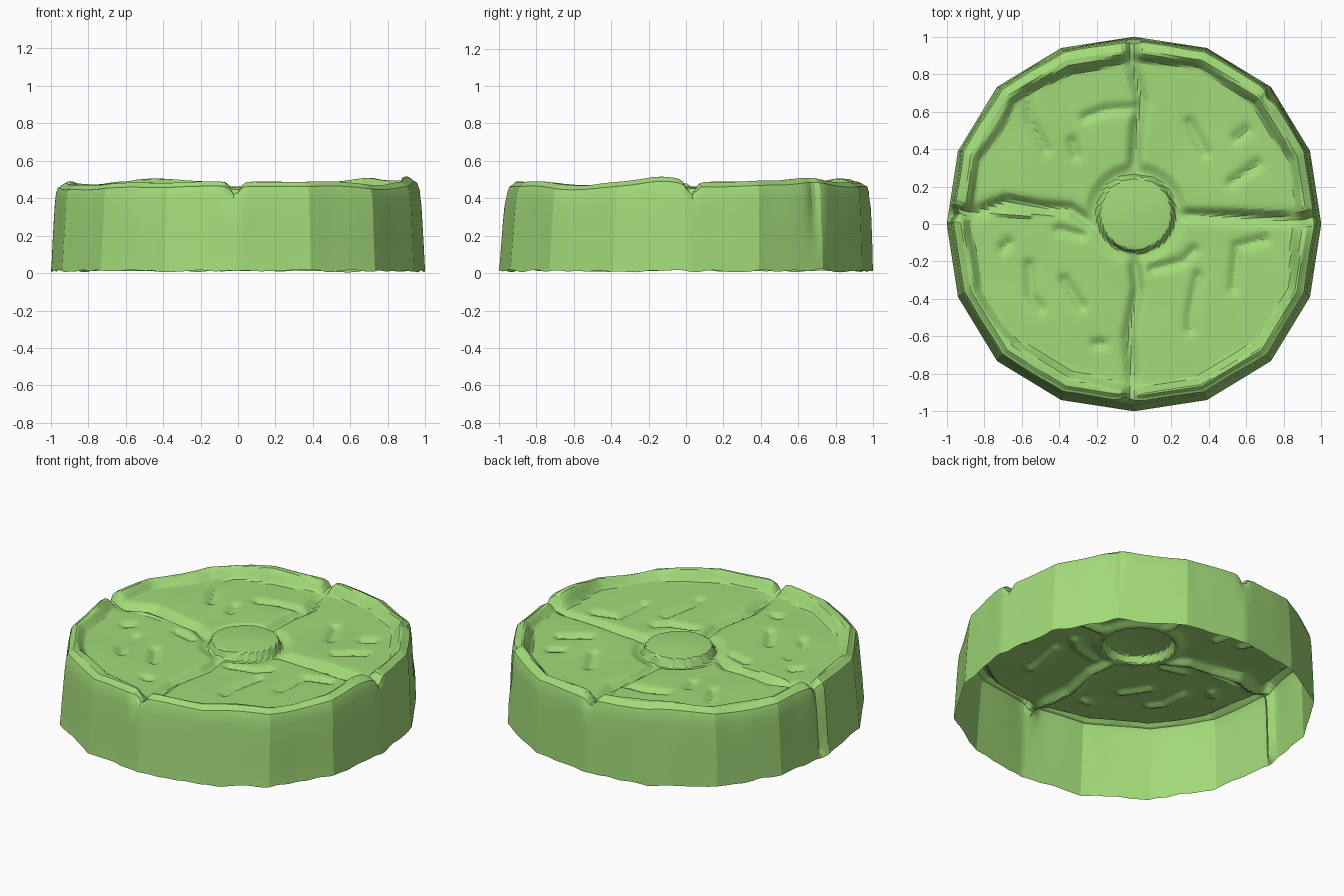
import bpy, bmesh, math
from mathutils import Vector, noise

cube = bpy.data.objects.get("Cube")
if cube:
    bpy.data.objects.remove(cube)

SIDES, SEGS, RINGS = 16, 256, 76
TAU = 2 * math.pi
LIP = .965
BUTTON = Vector((0.01, 0.055))

# Four main cracks from the button to the rim
CRACKS = [
    [(-.01, 1.02), (-.01, .85), (.04, .66), (.01, .5), (0, .26)],
    [(-1.02, .05), (-.85, .06), (-.68, .12), (-.5, .09), (-.34, .08), (-.22, .0)],
    [(.2, .05), (.5, .04), (.7, .03), (1.02, .02)],
    [(0, -.18), (.02, -.35), (-.03, -.6), (-.01, -.8), (-.02, -1.02)],
]
# Short worn dents on the slab
DENTS = [
    [(-.57, .7), (-.55, .55), (-.47, .4)], [(-.26, .57), (-.15, .61), (0, .62)],
    [(-.33, .44), (-.31, .37)], [(.3, .54), (.38, .38)], [(.52, .22), (.66, .32)],
    [(.55, .46), (.6, .5)], [(-.7, -.13), (-.67, -.1)], [(-.56, -.22), (-.55, -.38), (-.5, -.45)],
    [(-.37, -.3), (-.28, -.44)], [(.34, -.28), (.3, -.48), (.3, -.56)],
    [(.1, -.24), (.26, -.2), (.32, -.14)], [(.53, -.34), (.55, -.12), (.7, -.08)],
    [(-.4, -.03), (-.28, -.06)], [(-.2, -.64), (-.17, -.64)],
]
# High spots of the rim: angle, width, height
BUMPS = [(-.13, .16, .03), (.75, .15, .022), (2.03, .25, .022)]
# Cuts in the wall: angle, width, depth, lowest height
WALL_CUTS = [
    (TAU / 2 - .05, .03, .028, -.2), (.75, .04, .022, .18),
    (-TAU / 4 - .03, .04, .035, .37), (TAU / 4, .025, .02, .36), (.02, .02, .015, .38),
]


def smooth(a, b, t):
    t = min(1, max(0, (t - a) / (b - a)))
    return t * t * (3 - 2 * t)


def bell(t, width):
    return math.exp(-(t / width) ** 2)


def turn(a, b):
    return math.remainder(a - b, TAU)


def path_distance(p, path):
    best = 9
    for a, b in zip(path, path[1:]):
        a, b = Vector(a), Vector(b)
        d = b - a
        t = min(1, max(0, (p - a).dot(d) / d.length_squared))
        best = min(best, (p - a - d * t).length)
    return best


def corner_radius(angle):
    return 1 + .035 * math.sin(2 * angle) ** 2


def polygon_point(angle):
    # straight sides between the corners
    step = TAU / SIDES
    first = math.floor(angle / step + 1e-6) * step
    ends = [Vector((math.cos(a), math.sin(a))) * corner_radius(a) for a in (first, first + step)]
    return ends[0].lerp(ends[1], (angle - first) / step)


def rim_height(angle):
    z = .483 + .022 * noise.noise(Vector((2.6 * math.cos(angle), 2.6 * math.sin(angle), .4)))
    return z + sum(h * bell(turn(angle, a), w) for a, w, h in BUMPS)


def top_height(p, r, angle):
    # slab, raised rim and rounded outer lip
    wobble = noise.noise(Vector((p.x * 3, p.y * 3, 2)))
    z = .425 + .005 * wobble
    if p.y > .04:
        z += .012 * smooth(.3, .6, abs(p.x))
    inner = .9 + .035 * wobble - .03 * bell(turn(angle, -2.2), .5)
    rim = rim_height(angle) - .025 * smooth(.925, LIP, r)
    z += (rim - z) * smooth(inner - .035, inner + .02, r)
    for path in DENTS:
        z -= .02 * bell(path_distance(p, path), .028)
    # cracks cut down through slab and rim
    floor = .39 + .03 * smooth(.75, .95, r)
    for path in CRACKS:
        cut = bell(path_distance(p, path), .032)
        z += (min(z, floor) - z) * cut
    # moat, deeper at the back, and central button
    offset = p - BUTTON
    d = offset.length
    moat = .405 - .008 * smooth(-.1, .1, offset.y)
    z += (moat - z) * (1 - smooth(.22, .285, d)) * .9
    dome = .463 - .012 * (d / .2) ** 2
    return z + (dome - z) * (1 - smooth(.19, .212, d))


def wall_point(p, angle, z):
    # worn surface, wall cuts and a slight lean to the back
    worn = noise.noise(Vector((p.x * 5, p.y * 5, z * 1.5)))
    inset = .007 * worn * smooth(.05, .3, z)
    for a, width, depth, low in WALL_CUTS:
        inset += depth * bell(turn(angle, a), width) * smooth(low, low + .1, z)
    return p * (1 - inset) + Vector((0, .012 * z / .45))


bm = bmesh.new()
rings = []
spokes = [(TAU * i / SEGS, polygon_point(TAU * i / SEGS)) for i in range(SEGS)]

# Outer wall, open at the bottom
for radius, t in [(1, 0), (.997, .12), (.992, .35), (.986, .6), (.98, .82), (.974, .94)]:
    ring = []
    for a, edge in spokes:
        p = edge * radius
        z = t * top_height(edge * LIP, LIP, a)
        if t == 0:
            z = max(0, .012 + .014 * noise.noise(Vector((p.x * 9, p.y * 9, 5))))
        else:
            p = wall_point(p, a, z)
        ring.append(bm.verts.new((p.x, p.y, z)))
    rings.append(ring)

# Top sheet, ring by ring to the middle
for k in range(RINGS):
    r = LIP * (1 - k / RINGS)
    ring = []
    for a, edge in spokes:
        p = edge * r
        z = top_height(p, r, a)
        p = p.lerp(wall_point(p, a, z), smooth(.9, LIP, r))
        ring.append(bm.verts.new((p.x, p.y, z)))
    rings.append(ring)

for low, high in zip(rings, rings[1:]):
    for i in range(SEGS):
        j = (i + 1) % SEGS
        bm.faces.new((low[i], low[j], high[j], high[i]))
centre = bm.verts.new((0, 0, top_height(Vector((0, 0)), 0, 0)))
for i in range(SEGS):
    bm.faces.new((rings[-1][i], rings[-1][(i + 1) % SEGS], centre))

mesh = bpy.data.meshes.new("stone_disc")
bm.to_mesh(mesh)
bm.free()
disc = bpy.data.objects.new("stone_disc", mesh)
bpy.context.collection.objects.link(disc)

# Single flat green
green = bpy.data.materials.new("light_green")
green.use_nodes = True
colour = (.36, .71, .19, 1)
green.diffuse_color = colour
green.node_tree.nodes["Principled BSDF"].inputs["Base Color"].default_value = colour
mesh.materials.append(green)

bpy.ops.object.select_all(action="DESELECT")
disc.select_set(True)
bpy.context.view_layer.objects.active = disc
bpy.ops.object.shade_smooth_by_angle(angle=math.radians(20))
